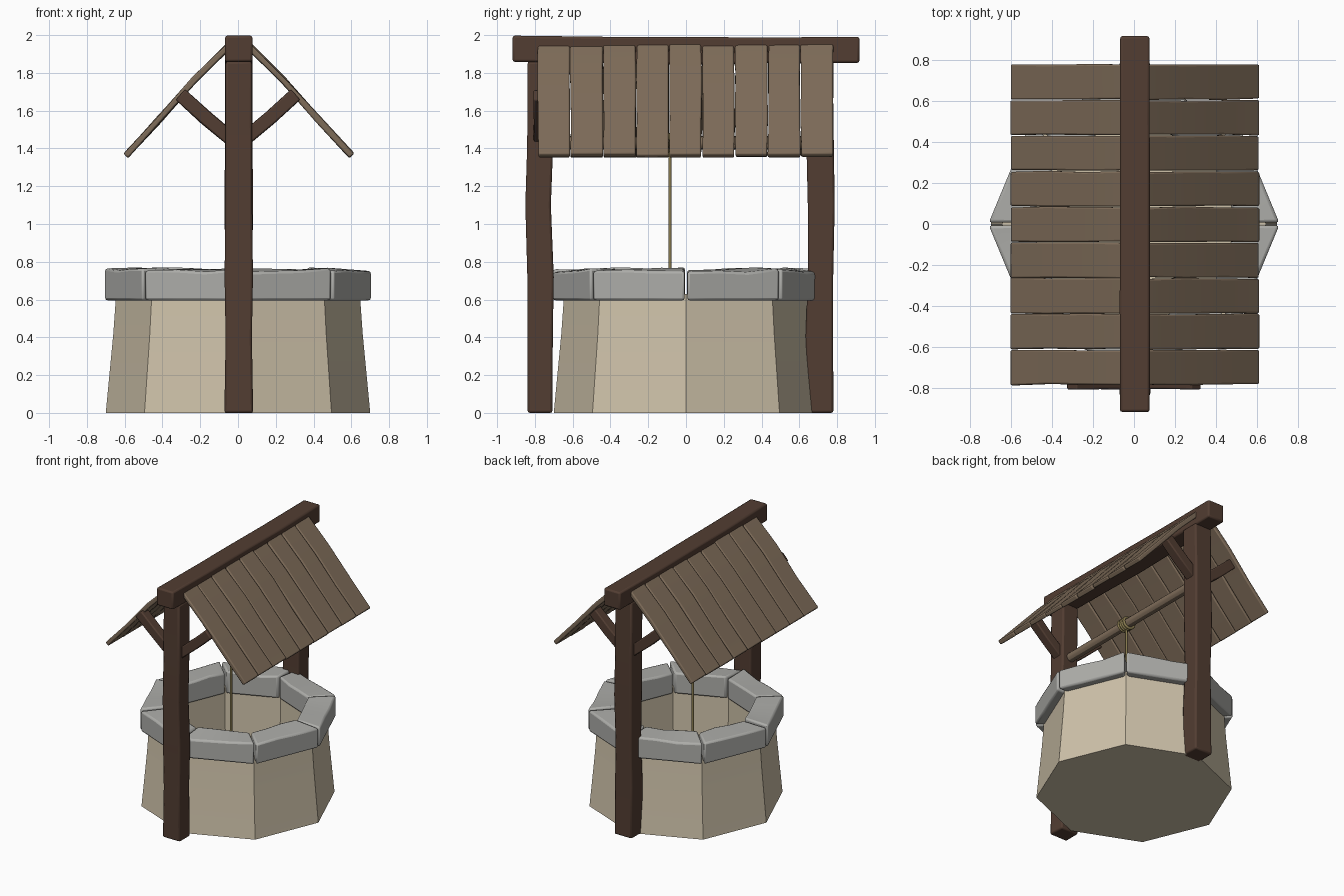
import bpy, bmesh, math, random
from mathutils import Vector

if "Cube" in bpy.data.objects:
    bpy.data.objects.remove(bpy.data.objects["Cube"])

random.seed(4)
J = lambda a: random.uniform(-a, a)


def mat(name, rgb):
    m = bpy.data.materials.new(name)
    m.diffuse_color = (*rgb, 1)
    m.use_nodes = True
    m.node_tree.nodes["Principled BSDF"].inputs["Base Color"].default_value = m.diffuse_color
    return m


DARK = mat("dark_wood", (0.085, 0.047, 0.032))
PLANK = mat("plank_wood", (0.21, 0.15, 0.10))
STONE = mat("grey_stone", (0.42, 0.42, 0.40))
PLASTER = mat("pale_stone", (0.62, 0.54, 0.40))
ROPE = mat("rope_fibre", (0.25, 0.20, 0.08))


def loft(name, rings, material, bevel=0.0):
    """Skin a list of equal-length point rings and cap both ends."""
    bm = bmesh.new()
    vs = [[bm.verts.new(p) for p in r] for r in rings]
    n = len(rings[0])
    for a, b in zip(vs, vs[1:]):
        for i in range(n):
            bm.faces.new((a[i], a[(i + 1) % n], b[(i + 1) % n], b[i]))
    bm.faces.new(vs[0][::-1])
    bm.faces.new(vs[-1])
    bmesh.ops.recalc_face_normals(bm, faces=bm.faces)
    me = bpy.data.meshes.new(name)
    bm.to_mesh(me)
    bm.free()
    ob = bpy.data.objects.new(name, me)
    bpy.context.collection.objects.link(ob)
    me.materials.append(material)
    if bevel:
        mod = ob.modifiers.new("bevel", "BEVEL")
        mod.width = bevel
        mod.segments = 2
        mod.limit_method = "ANGLE"
        mod.angle_limit = math.radians(40)
    bpy.context.view_layer.objects.active = ob
    ob.select_set(True)
    bpy.ops.object.shade_smooth_by_angle(angle=math.radians(30))
    ob.select_set(False)
    return ob


def timber(name, path, side, w, h, material, jitter, bevel):
    """Rectangular beam along a path; side is the width direction."""
    path = [Vector(p) for p in path]
    u = Vector(side).normalized()
    v = (path[-1] - path[0]).normalized().cross(u)
    rings = []
    for p in path:
        a, b = w / 2 + J(jitter), h / 2 + J(jitter)
        rings.append([p + u * a * s + v * b * t
                      for s, t in ((-1, -1), (1, -1), (1, 1), (-1, 1))])
    return loft(name, rings, material, bevel)


def tube(name, points, radius):
    cu = bpy.data.curves.new(name, "CURVE")
    cu.dimensions = "3D"
    cu.bevel_depth = radius
    cu.bevel_resolution = 1
    cu.use_fill_caps = True
    sp = cu.splines.new("POLY")
    sp.points.add(len(points) - 1)
    for q, p in zip(sp.points, points):
        q.co = (*p, 1)
    ob = bpy.data.objects.new(name, cu)
    bpy.context.collection.objects.link(ob)
    cu.materials.append(ROPE)


def octagon(r, z):
    return [Vector((r * math.cos(i * math.pi / 4), r * math.sin(i * math.pi / 4), z))
            for i in range(8)]


# Hollow octagonal well wall
loft("well_wall", [octagon(r, z) for r, z in
                   ((0.70, 0), (0.66, 0.42), (0.645, 0.63), (0.53, 0.63), (0.52, 0.06))], PLASTER)

# Eight mitred rim stones
for i in range(8):
    out, inn = octagon(0.712, 0), octagon(0.51, 0)
    k = (i + 1) % 8
    rings = []
    for t in (0.015, 0.35, 0.65, 0.985):
        o, n = out[i].lerp(out[k], t), inn[i].lerp(inn[k], t)
        rings.append([(o.x, o.y, 0.595), (o.x, o.y, 0.755 + J(0.012)),
                      (n.x, n.y, 0.765 + J(0.01)), (n.x, n.y, 0.595)])
    loft(f"rim_stone_{i + 1}", rings, STONE, 0.014)

# Two slightly bent posts
for name, ys in (("front_post", (-0.773, -0.772, -0.77, -0.783, -0.772, -0.768)),
                 ("back_post", (0.708, 0.706, 0.712, 0.716, 0.71, 0.705))):
    path = [(0.004, y, z) for y, z in zip(ys, (0, 0.4, 0.72, 1.1, 1.42, 1.86))]
    timber(name, path, (1, 0, 0), 0.146, 0.138, DARK, 0.004, 0.012)

# Ridge beam
timber("ridge_beam", [(0.004, y, z) for y, z in
                      ((-0.918, 1.928), (-0.4, 1.922), (0, 1.917), (0.4, 1.919), (0.918, 1.922))],
       (1, 0, 0), 0.148, 0.142, DARK, 0.003, 0.012)

# Diagonal braces under both roof slopes
for end, y in (("front", -0.77), ("back", 0.71)):
    for side, s in (("left", -1), ("right", 1)):
        timber(f"{end}_{side}_brace",
               [(s * 0.03, y, 1.445), (s * 0.17, y, 1.562), (s * 0.305, y, 1.685)],
               (0, 1, 0), 0.075, 0.075, DARK, 0.002, 0.008)

# Roof planks, nine per slope
for side, s in (("left", -1), ("right", 1)):
    for i in range(9):
        y = (i - 4) * 0.1742 - 0.003
        path = [(s * x + 0.004, y + J(0.002), z + J(0.003)) for x, z in
                ((0.05, 1.945), (0.235, 1.762), (0.42, 1.555), (0.598, 1.362))]
        timber(f"{side}_roof_plank_{i + 1}", path, (0, 1, 0), 0.170, 0.032, PLANK, 0.0025, 0.008)

# Axle between the posts
AZ = 1.43
loft("axle", [[(0.035 * math.cos(a * math.pi / 6), y, AZ + 0.035 * math.sin(a * math.pi / 6))
               for a in range(12)] for y in (-0.75, 0.69)], PLANK)

# Rope wound on the axle and hanging into the well
coil = []
for i in range(65):
    a = i / 16 * 2 * math.pi
    coil.append((0.044 * math.sin(a), -0.125 + 0.08 * i / 64, AZ + 0.044 * math.cos(a)))
tube("rope_coil", coil, 0.010)
tube("hanging_rope", [(0.0, -0.085, AZ - 0.04), (0.0, -0.085, 0.3)], 0.009)
